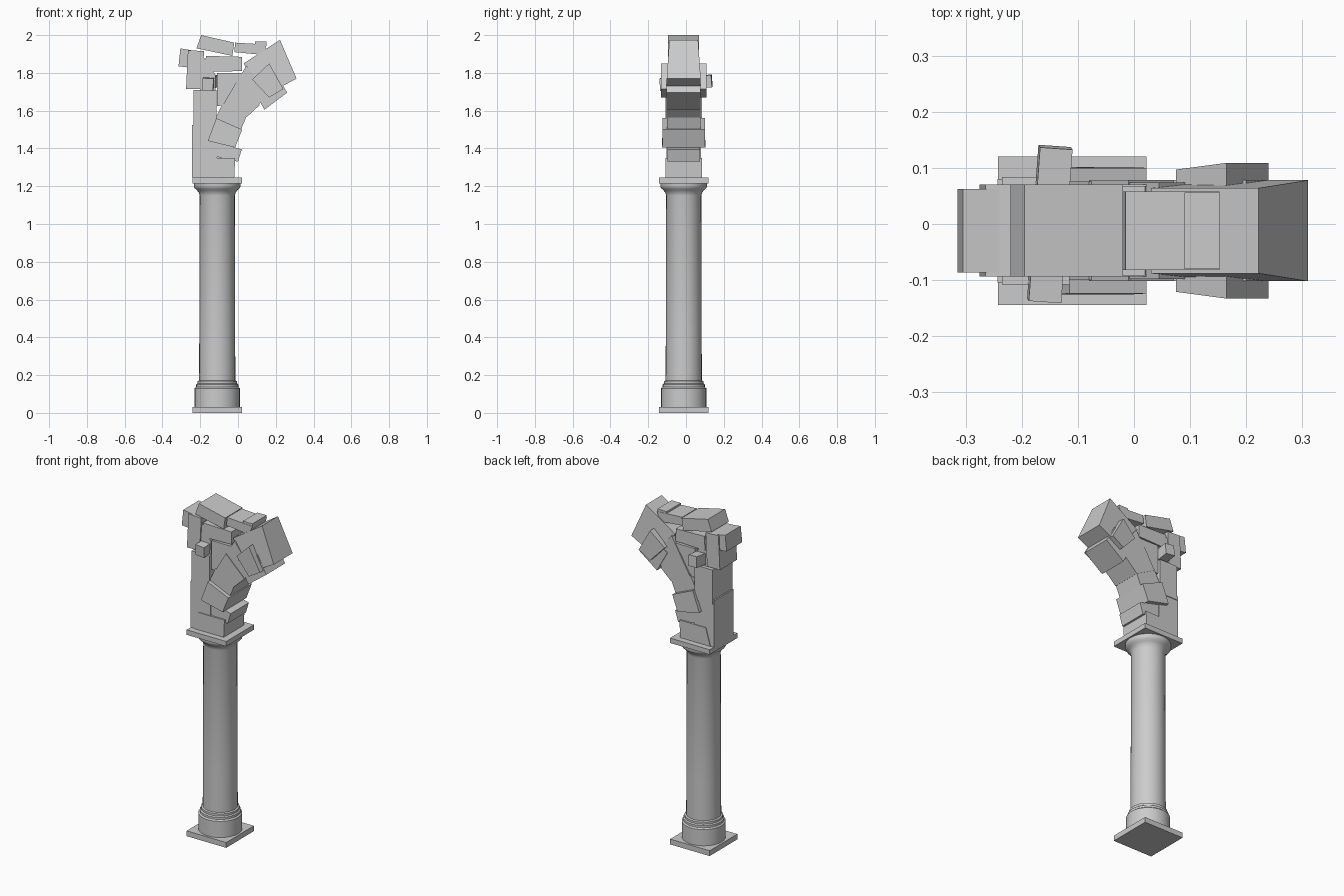
import bpy, bmesh, math

if "Cube" in bpy.data.objects:
    bpy.data.objects.remove(bpy.data.objects["Cube"])

CX, CY = -0.11, -0.012   # column axis


def make(name, bm):
    bmesh.ops.recalc_face_normals(bm, faces=bm.faces[:])
    me = bpy.data.meshes.new(name)
    bm.to_mesh(me)
    bm.free()
    ob = bpy.data.objects.new(name, me)
    bpy.context.collection.objects.link(ob)
    return ob


def stone(name, quad, half):
    """Block from a front outline; half = half depth, one or per corner."""
    if not isinstance(half, tuple):
        half = (half,) * 4
    bm = bmesh.new()
    f = [bm.verts.new((x, CY - h, z)) for (x, z), h in zip(quad, half)]
    b = [bm.verts.new((x, CY + h, z)) for (x, z), h in zip(quad, half)]
    bm.faces.new(f)
    bm.faces.new(b[::-1])
    for i in range(4):
        j = (i + 1) % 4
        bm.faces.new((f[i], b[i], b[j], f[j]))
    return make(name, bm)


def box(name, loc, size, rot=(0, 0, 0)):
    bm = bmesh.new()
    bmesh.ops.create_cube(bm, size=1)
    bmesh.ops.scale(bm, vec=size, verts=bm.verts)
    ob = make(name, bm)
    ob.location = loc
    ob.rotation_euler = [math.radians(a) for a in rot]
    return ob


def lathe(name, profile, n=32):
    bm = bmesh.new()
    rings = [[bm.verts.new((CX + r * math.cos(2 * math.pi * i / n),
                            CY + r * math.sin(2 * math.pi * i / n), z))
              for i in range(n)] for r, z in profile]
    for a, b in zip(rings, rings[1:]):
        for i in range(n):
            j = (i + 1) % n
            bm.faces.new((a[i], a[j], b[j], b[i]))
    bm.faces.new(rings[0][::-1])
    bm.faces.new(rings[-1])
    ob = make(name, bm)
    bpy.context.view_layer.objects.active = ob
    ob.select_set(True)
    bpy.ops.object.shade_smooth_by_angle(angle=math.radians(30))
    ob.select_set(False)


# Column: plinth, turned shaft, abacus
box("plinth", (CX, CY, 0.016), (0.264, 0.264, 0.032))
lathe("column_shaft", [
    (0.12, 0.03), (0.12, 0.13), (0.112, 0.137), (0.112, 0.15), (0.105, 0.155),
    (0.105, 0.168), (0.096, 0.172), (0.095, 0.4), (0.093, 1.15), (0.097, 1.165),
    (0.108, 1.18), (0.12, 1.19), (0.124, 1.2), (0.124, 1.216)])
box("abacus", (CX, CY, 1.23), (0.264, 0.264, 0.03))

# Wall stones above the column
stone("wall_stone_low", [(-.243, 1.245), (-.11, 1.245), (-.11, 1.525), (-.243, 1.525)], .092)
stone("wall_stone_mid", [(-.235, 1.50), (-.115, 1.50), (-.115, 1.71), (-.235, 1.71)], .096)
stone("wall_stone_high", [(-.275, 1.715), (-.19, 1.715), (-.18, 1.915), (-.265, 1.92)], .082)
stone("wall_stone_inner", [(-.2, 1.69), (-.12, 1.69), (-.12, 1.79), (-.2, 1.91)], .075)
stone("outer_stone", [(-.315, 1.835), (-.235, 1.825), (-.22, 1.915), (-.305, 1.93)], .074)

# Arch stones curving up to the right
stone("springer", [(-.22, 1.245), (-.02, 1.245), (-.015, 1.35), (-.19, 1.35)], .096)
stone("arch_stone_1", [(-.17, 1.37), (0, 1.33), (.02, 1.395), (-.15, 1.44)], .087)
stone("arch_stone_2", [(-.16, 1.44), (-.015, 1.405), (.022, 1.5), (-.115, 1.56)],
      (.114, .114, .112, .112))
stone("arch_core", [(-.15, 1.30), (-.03, 1.30), (-.01, 1.5), (-.13, 1.56)], .078)
stone("arch_stone_3", [(-.12, 1.56), (.012, 1.49), (.045, 1.57), (-.08, 1.64)], .088)
stone("arch_stone_4", [(-.08, 1.63), (.045, 1.565), (.115, 1.63), (-.01, 1.75)], .09)
stone("arch_stone_5", [(-.03, 1.71), (.10, 1.62), (.16, 1.69), (.045, 1.84)], .086)
stone("arch_stone_6", [(.07, 1.73), (.14, 1.605), (.26, 1.695), (.20, 1.80)], .09)
stone("wide_arch_stone", [(.075, 1.765), (.165, 1.67), (.24, 1.715), (.165, 1.85)],
      (.109, .12, .121, .121))
stone("arch_end_stone", [(.125, 1.67), (.31, 1.77), (.222, 1.975), (.03, 1.85)],
      (.09, .09, .076, .076))

# Infill and top course
stone("infill_stone", [(-.11, 1.625), (-.04, 1.63), (.03, 1.80), (-.11, 1.80)], .082)
stone("cross_course_stone", [(-.175, 1.805), (.022, 1.81), (.02, 1.885), (-.17, 1.89)], .08)
stone("top_stone_left", [(-.22, 1.93), (-.03, 1.89), (-.02, 1.96), (-.195, 2.0)], .082)
stone("top_stone_right", [(-.02, 1.91), (.135, 1.895), (.152, 1.95), (-.015, 1.96)], .07)
stone("top_slab", [(.09, 1.945), (.152, 1.945), (.152, 1.965), (.09, 1.965)], .068)

# Tilted stone passing through the wall
box("through_stone", (-0.15, 0.0, 1.748), (0.058, 0.275, 0.065), (4, 3, -4))
